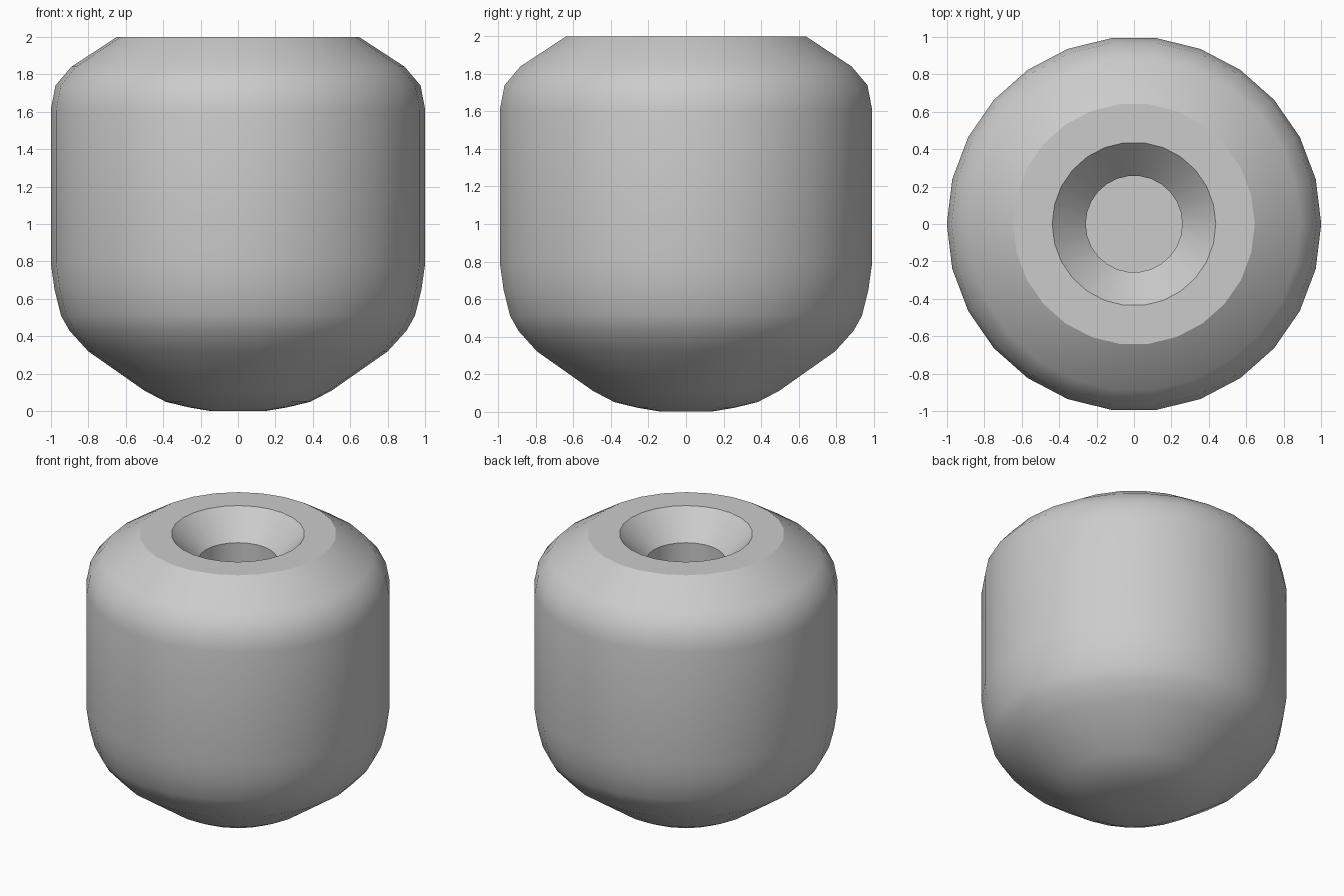
import bpy, bmesh, math

cube = bpy.data.objects.get("Cube")
if cube:
    bpy.data.objects.remove(cube, do_unlink=True)

SIDES = 26

# Plain grey material
grey = bpy.data.materials.new("plain grey")
grey.use_nodes = True
colour = (0.6, 0.6, 0.6, 1)
grey.diffuse_color = colour
grey.node_tree.nodes["Principled BSDF"].inputs["Base Color"].default_value = colour


def lathe(name, profile):
    """Spin (radius, height) points around z and close the seam."""
    bm = bmesh.new()
    verts = [bm.verts.new((r, 0, z)) for r, z in profile]
    edges = [bm.edges.new(pair) for pair in zip(verts, verts[1:])]
    bmesh.ops.spin(bm, geom=verts + edges, cent=(0, 0, 0), axis=(0, 0, 1),
                   angle=math.tau, steps=SIDES)
    bmesh.ops.remove_doubles(bm, verts=bm.verts, dist=0.0005)
    bmesh.ops.recalc_face_normals(bm, faces=bm.faces)
    mesh = bpy.data.meshes.new(name)
    bm.to_mesh(mesh)
    bm.free()
    obj = bpy.data.objects.new(name, mesh)
    bpy.context.collection.objects.link(obj)
    mesh.materials.append(grey)
    bpy.ops.object.select_all(action='DESELECT')
    obj.select_set(True)
    bpy.context.view_layer.objects.active = obj
    bpy.ops.object.shade_smooth_by_angle(angle=math.radians(30))
    return obj


# Rounded underside, straight wall, domed shoulder
outside = [(0, 0), (0.14, 0), (0.26, 0.02), (0.385, 0.05), (0.5, 0.11),
           (0.8, 0.32), (0.9, 0.43), (0.945, 0.51), (0.98, 0.65), (1, 0.79),
           (1, 1.61), (0.975, 1.74), (0.89, 1.84), (0.645, 2)]
# Flat top with a countersunk blind hole
hole = [(0.437, 2), (0.258, 1.815), (0.258, 1), (0, 1)]

lathe("rounded_body", outside + hole)
